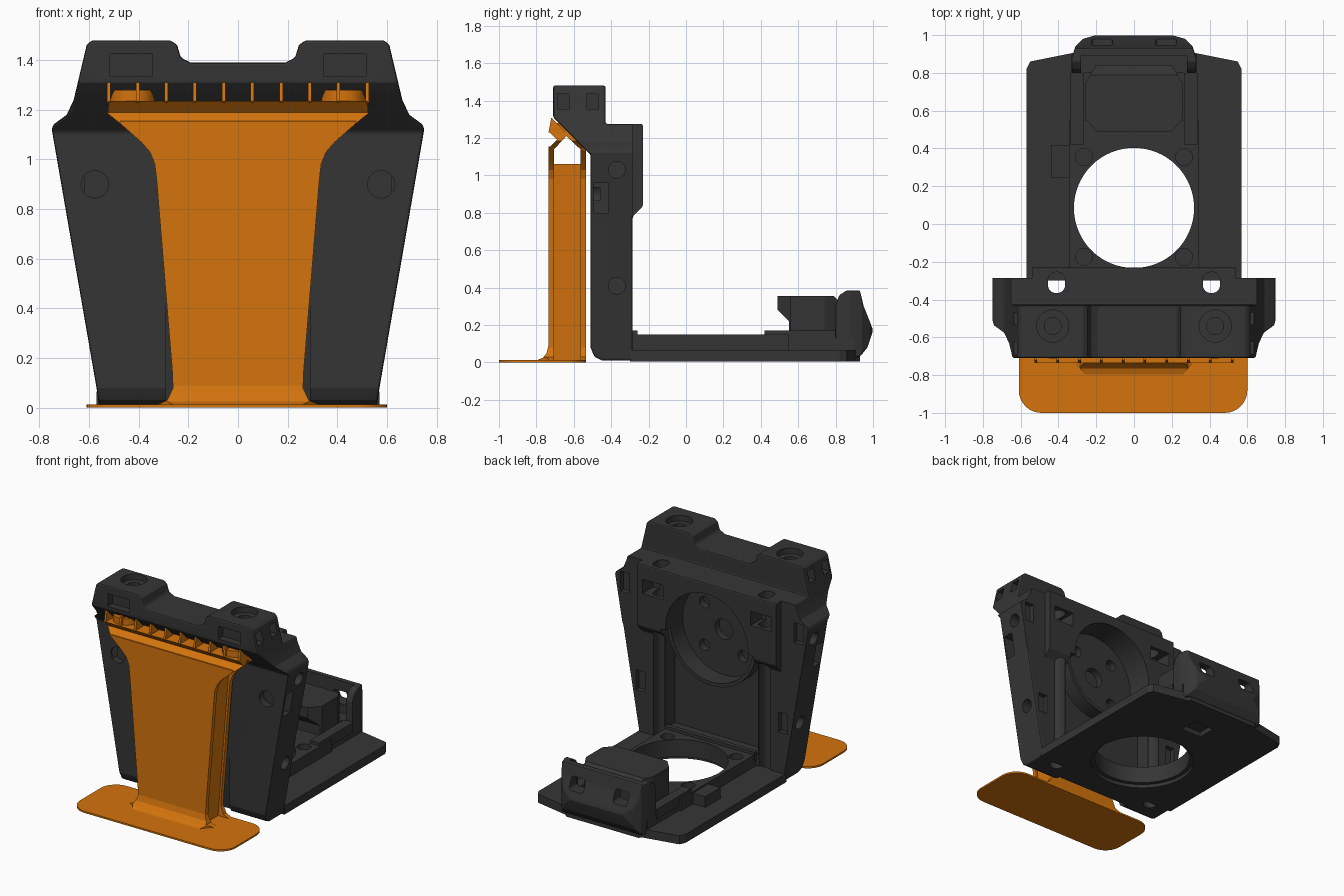
import bpy
import bmesh
import math
from mathutils import Vector

default_cube = bpy.data.objects.get("Cube")
if default_cube:
    bpy.data.objects.remove(default_cube, do_unlink=True)


def make_material(name, colour):
    material = bpy.data.materials.new(name)
    material.use_nodes = True
    material.diffuse_color = colour
    material.node_tree.nodes["Principled BSDF"].inputs["Base Color"].default_value = colour
    return material


charcoal = make_material("charcoal plastic", (0.036, 0.036, 0.036, 1))
orange = make_material("orange plastic", (0.66, 0.175, 0.004, 1))


def activate(obj):
    bpy.ops.object.select_all(action="DESELECT")
    obj.select_set(True)
    bpy.context.view_layer.objects.active = obj


def prism(name, axis, points, start, end, material=charcoal):
    """Extrude a profile along an axis; its points use the other two axes in order."""
    place = {
        "x": lambda p, d: Vector((d, p[0], p[1])),
        "y": lambda p, d: Vector((p[0], d, p[1])),
        "z": lambda p, d: Vector((p[0], p[1], d)),
    }[axis]
    bm = bmesh.new()
    first = [bm.verts.new(place(p, start)) for p in points]
    last = [bm.verts.new(place(p, end)) for p in points]
    bm.faces.new(first)
    bm.faces.new(last[::-1])
    count = len(points)
    for i in range(count):
        j = (i + 1) % count
        bm.faces.new((first[i], last[i], last[j], first[j]))
    bmesh.ops.recalc_face_normals(bm, faces=bm.faces)
    mesh = bpy.data.meshes.new(name)
    bm.to_mesh(mesh)
    bm.free()
    mesh.materials.append(material)
    obj = bpy.data.objects.new(name, mesh)
    bpy.context.collection.objects.link(obj)
    return obj


def mirrored(points):
    return points + [(-x, other) for x, other in reversed(points)]


def rectangle(a, b, width, height):
    w, h = width / 2, height / 2
    return [(a - w, b - h), (a + w, b - h), (a + w, b + h), (a - w, b + h)]


def circle(a, b, radius, sides=32):
    turns = [math.tau * i / sides for i in range(sides)]
    return [(a + radius * math.cos(t), b + radius * math.sin(t)) for t in turns]


def rounded(a, b, width, height, radius, steps=8):
    points = []
    for quarter, (sx, sy) in enumerate([(1, 1), (-1, 1), (-1, -1), (1, -1)]):
        for i in range(steps + 1):
            t = (quarter + i / steps) * math.pi / 2
            points.append((a + sx * (width / 2 - radius) + radius * math.cos(t),
                           b + sy * (height / 2 - radius) + radius * math.sin(t)))
    return points


def apply_boolean(obj, tool, operation="DIFFERENCE"):
    activate(obj)
    modifier = obj.modifiers.new("shape", "BOOLEAN")
    modifier.operation = operation
    modifier.solver = "EXACT"
    modifier.object = tool
    bpy.ops.object.modifier_apply(modifier=modifier.name)
    bpy.data.objects.remove(tool, do_unlink=True)


def cut(obj, axis, points, start, end):
    apply_boolean(obj, prism("cutter", axis, points, start, end, obj.data.materials[0]))


def keep(obj, axis, points):
    tool = prism("cutter", axis, points, -2, 2, obj.data.materials[0])
    apply_boolean(obj, tool, "INTERSECT")


def soften(obj, width):
    activate(obj)
    modifier = obj.modifiers.new("soft edges", "BEVEL")
    modifier.width = width
    modifier.segments = 2
    modifier.angle_limit = math.radians(35)
    bpy.ops.object.modifier_apply(modifier=modifier.name)


# Upright back frame with its overhanging cap: front outline crossed with side profile
front_outline = mirrored([
    (0.56, 0.01), (0.57, 0.08), (0.75, 1.12), (0.745, 1.14), (0.69, 1.18), (0.662, 1.24),
    (0.61, 1.46), (0.59, 1.48), (0.27, 1.48), (0.245, 1.46), (0.23, 1.41), (0.19, 1.39)])
side_profile = [
    (-0.51, 0.08), (-0.49, 0.03), (-0.45, 0.01), (-0.285, 0.01), (-0.285, 0.78), (-0.23, 0.835),
    (-0.23, 1.275), (-0.43, 1.275), (-0.43, 1.48), (-0.71, 1.48), (-0.71, 1.31), (-0.51, 1.11)]
frame = prism("back_frame", "y", front_outline, -0.8, -0.1)
keep(frame, "x", side_profile)
soften(frame, 0.01)

# Rear cavity and the screw holes of the round cup
cut(frame, "y", rectangle(0, 0.5, 0.72, 0.72), -0.39, 0)
cut(frame, "y", circle(0, 0.88, 0.32, 64), -0.42, 0)
cut(frame, "y", circle(0, 0.88, 0.07), -0.47, 0)
for sx in (-1, 1):
    for sz in (-1, 1):
        cut(frame, "y", circle(sx * 0.15, 0.88 + sz * 0.15, 0.04), -0.47, 0)

# Hollow under the front of the frame
cut(frame, "x", [(-0.52, 0.5), (-0.52, 0), (-0.43, 0)], -0.29, 0.29)

# Screw holes and nut pockets on each side
for s in (-1, 1):
    cut(frame, "y", rectangle(s * 0.69, 1.0, 0.3, 0.6), -0.285, 0)
    cut(frame, "z", rounded(s * 0.41, -0.31, 0.09, 0.11, 0.04), -0.1, 1.4)
    cut(frame, "y", rectangle(s * 0.42, 1.12, 0.16, 0.1), -0.35, 0)
    cut(frame, "y", circle(s * 0.577, 0.9, 0.055), -0.6, -0.46)
    cut(frame, "y", rectangle(s * 0.43, 1.38, 0.17, 0.09), -0.8, -0.66)
    cut(frame, "z", circle(s * 0.43, -0.54, 0.085), 1.44, 1.6)
    cut(frame, "z", circle(s * 0.43, -0.54, 0.045), 1.3, 1.6)
    for y in (-0.655, -0.5):
        cut(frame, "x", rectangle(y, 1.395, 0.065, 0.08), s * 0.54, s * 0.8)
    for z, depth in ((1.03, 0.64), (0.41, 0.54)):
        cut(frame, "x", circle(-0.37, z, 0.045), s * depth, s * 0.9)
    cut(frame, "x", rectangle(-0.455, 0.88, 0.08, 0.16), s * 0.62, s * 0.9)
    for x, z in ((0.555, 0.42), (0.675, 1.08)):
        cut(frame, "y", rectangle(s * x, z, 0.07, 0.14), -0.32, 0)

# Raised rim of the round cup
cup = prism("cup_rim", "y", circle(0, 0.88, 0.345, 64), -0.4, -0.285)
cut(cup, "y", circle(0, 0.88, 0.32, 64), -0.5, 0)

# Floor plate with a raised centre and a large round opening, wider underneath
floor_outline = mirrored([(0.57, -0.3), (0.57, 0.82), (0.55, 0.86), (0.3, 0.91), (0.28, 0.93)])
floor = prism("floor_plate", "z", floor_outline, 0.005, 0.065)
bed = prism("floor_raised_bed", "y", rectangle(0, 0.1, 0.69, 0.1), -0.3, 0.55)
for part in (floor, bed):
    cut(part, "z", circle(0, 0.085, 0.318, 64), -0.1, 0.3)
cut(floor, "z", circle(0, 0.085, 0.345, 64), -0.1, 0.03)
cut(floor, "z", rectangle(0, 0.66, 0.16, 0.13), -0.1, 0.04)
for s in (-1, 1):
    for y in (-0.175, 0.355):
        cut(bed, "z", circle(s * 0.265, y, 0.045), 0.1, 0.3)
prism("floor_side_boss", "z", rectangle(-0.385, 0.33, 0.11, 0.17), 0.05, 0.14)
prism("floor_front_lip", "y", rectangle(0, 0.14, 0.7, 0.06), -0.29, -0.26)

# Rear pedestal with a chamfered top block
prism("pedestal_base", "z", rectangle(0, 0.66, 0.66, 0.48), 0.05, 0.13)
block = prism("pedestal_block", "x", [
    (0.55, 0.12), (0.55, 0.22), (0.49, 0.28), (0.49, 0.355), (0.79, 0.355), (0.84, 0.3),
    (0.84, 0.12)], -0.26, 0.26)
keep(block, "z", mirrored([(0.19, 0.48), (0.26, 0.56), (0.26, 0.74), (0.19, 0.86)]))
for s in (-1, 1):
    prism("pedestal_rail", "z", rectangle(s * 0.3, 0.61, 0.07, 0.38), 0.1, 0.17)

# Rounded rear latch with two windows
latch = prism("rear_latch", "x", [
    (0.8, 0.1), (0.8, 0.31), (0.82, 0.36), (0.86, 0.385), (0.93, 0.385), (0.95, 0.3),
    (0.99, 0.2), (1.0, 0.17), (0.97, 0.08), (0.93, 0.03), (0.9, 0.03)], -0.4, 0.4)
keep(latch, "z", mirrored([
    (0.33, 0.79), (0.33, 0.88), (0.31, 0.94), (0.27, 0.98), (0.2, 1.0)]))
soften(latch, 0.008)
cut(latch, "z", rectangle(0, 0.83, 0.56, 0.12), 0.16, 0.5)
for s in (-1, 1):
    cut(latch, "y", rounded(s * 0.17, 0.27, 0.11, 0.09, 0.02), 0.7, 1.1)

# Orange foot plate and flared stand made of two skins around a core
prism("foot_plate", "z", rounded(-0.005, -0.767, 1.21, 0.466, 0.12), 0, 0.012, orange)
stand_outline = mirrored([
    (0.33, 0.01), (0.285, 0.03), (0.262, 0.08), (0.265, 0.15), (0.328, 0.92), (0.335, 0.98),
    (0.355, 1.03), (0.39, 1.07), (0.475, 1.145), (0.475, 1.155)])
prism("stand_front_skin", "y", stand_outline, -0.735, -0.705, orange)
prism("stand_rear_skin", "y", stand_outline, -0.565, -0.535, orange)
prism("stand_core", "y", mirrored([(0.24, 0.01), (0.252, 0.15), (0.325, 1.06)]),
      -0.715, -0.555, orange)
fillet = prism("stand_base_fillet", "x", [
    (-0.8, 0.011), (-0.765, 0.025), (-0.745, 0.05), (-0.735, 0.09), (-0.72, 0.011)],
    -0.4, 0.4, orange)
keep(fillet, "z", mirrored([(0.25, -0.81), (0.31, -0.735), (0.31, -0.7)]))
keep(fillet, "y", stand_outline)

# Peaked top of the stand, clipped to the flare, with its ribs and round bosses
roof = prism("stand_roof", "x", [
    (-0.735, 1.145), (-0.705, 1.14), (-0.64, 1.21), (-0.565, 1.14), (-0.535, 1.13),
    (-0.535, 1.15), (-0.62, 1.235), (-0.735, 1.235), (-0.69, 1.19)], -0.6, 0.6, orange)
keep(roof, "y", mirrored([(0.46, 1.12), (0.475, 1.145), (0.525, 1.185), (0.52, 1.25)]))
for i in range(10):
    x = -0.52 + i * 1.04 / 9
    prism("roof_rib", "x", [(-0.735, 1.23), (-0.72, 1.31), (-0.63, 1.22)],
          x - 0.007, x + 0.007, orange)
for s in (-1, 1):
    prism("roof_boss", "z", circle(s * 0.425, -0.625, 0.09), 1.232, 1.28, orange)

# Smooth shading with crisp edges
for obj in bpy.context.scene.objects:
    if obj.type == "MESH":
        activate(obj)
        bpy.ops.object.shade_smooth_by_angle(angle=math.radians(12))
